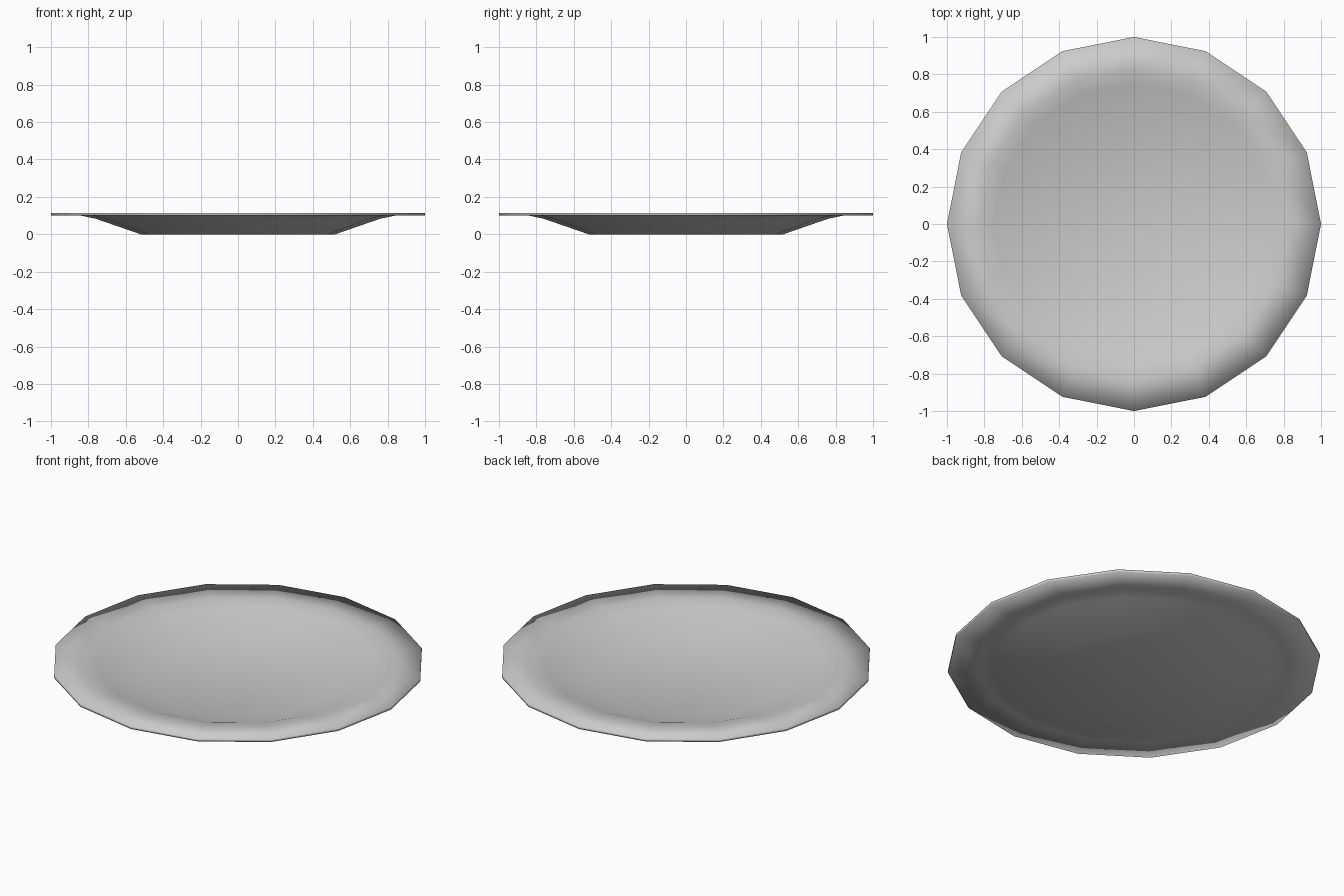
import bpy, bmesh
from math import cos, sin, tau

if "Cube" in bpy.data.objects:
    bpy.data.objects.remove(bpy.data.objects["Cube"])

SIDES = 16

# Profile (radius, height): underside from the foot out, over the rim, back down to the floor
PROFILE = [(0.52, 0.0), (0.76, 0.083), (0.84, 0.10), (1.0, 0.10),
           (1.0, 0.115), (0.83, 0.115), (0.75, 0.098), (0.51, 0.016)]


def ring(bm, radius, height):
    return [bm.verts.new((radius * cos(tau * i / SIDES),
                          radius * sin(tau * i / SIDES), height))
            for i in range(SIDES)]


# Plate: lathed sixteen-sided shell
bm = bmesh.new()
rings = [ring(bm, r, z) for r, z in PROFILE]
for a, b in zip(rings, rings[1:]):
    for i in range(SIDES):
        j = (i + 1) % SIDES
        bm.faces.new((a[i], a[j], b[j], b[i]))

# Flat base and floor
bm.faces.new(rings[0][::-1])
bm.faces.new(rings[-1])
bmesh.ops.recalc_face_normals(bm, faces=bm.faces[:])

# Soft shading all over
for f in bm.faces:
    f.smooth = True

mesh = bpy.data.meshes.new("plate")
bm.to_mesh(mesh)
bm.free()
plate = bpy.data.objects.new("plate", mesh)
bpy.context.collection.objects.link(plate)
